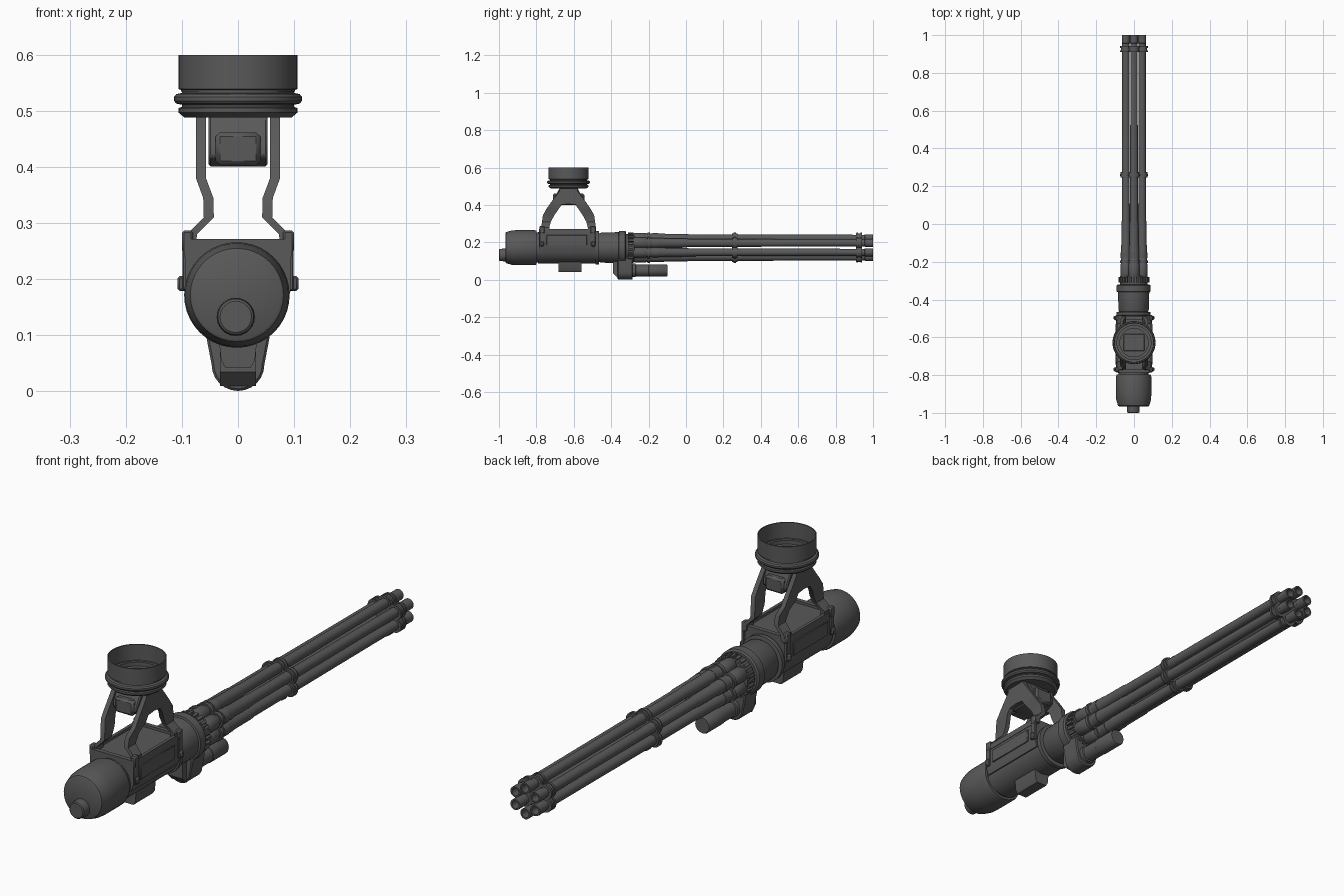
import bpy, bmesh
from math import sin, cos, pi, sqrt, radians
from mathutils import Vector, Matrix

if "Cube" in bpy.data.objects:
    bpy.data.objects.remove(bpy.data.objects["Cube"])

metal = bpy.data.materials.new("dark gunmetal")
metal.use_nodes = True
metal.diffuse_color = (0.1, 0.1, 0.1, 1)
metal.node_tree.nodes["Principled BSDF"].inputs["Base Color"].default_value = (0.1, 0.1, 0.1, 1)

AXIS_Z = 0.172      # height of the gun axis
MOUNT_Y = -0.628    # centre of the overhead mount
RING = 0.05         # barrel circle radius


def finish(name, bm, bevel=0):
    bmesh.ops.recalc_face_normals(bm, faces=bm.faces)
    mesh = bpy.data.meshes.new(name)
    bm.to_mesh(mesh)
    bm.free()
    mesh.materials.append(metal)
    ob = bpy.data.objects.new(name, mesh)
    bpy.context.collection.objects.link(ob)
    if bevel:
        mod = ob.modifiers.new("bevel", "BEVEL")
        mod.width = bevel
        mod.segments = 1
    bpy.ops.object.select_all(action="DESELECT")
    ob.select_set(True)
    bpy.context.view_layer.objects.active = ob
    bpy.ops.object.shade_smooth_by_angle(angle=radians(35))
    return ob


def lathe(name, profile, centre, axis="Y", sides=40):
    """Turn (position, radius) pairs about an axis; centre is the other two coordinates."""
    bm = bmesh.new()
    rings = []
    for t, r in profile:
        ring = []
        for i in range(sides):
            a = 2 * pi * i / sides
            u, v = centre[0] + r * cos(a), centre[1] + r * sin(a)
            ring.append(bm.verts.new((u, t, v) if axis == "Y" else (u, v, t)))
        rings.append(ring)
    for a, b in zip(rings, rings[1:]):
        for i in range(sides):
            j = (i + 1) % sides
            bm.faces.new((a[i], a[j], b[j], b[i]))
    bm.faces.new(rings[0])
    bm.faces.new(rings[-1])
    return finish(name, bm)


def prism(name, outline, start, end, axis, bevel=0):
    """Extrude an outline along X (y, z points) or Y (x, z points)."""
    bm = bmesh.new()
    verts = [bm.verts.new((start, u, v) if axis == "X" else (u, start, v)) for u, v in outline]
    face = bm.faces.new(verts)
    new = bmesh.ops.extrude_face_region(bm, geom=[face])["geom"]
    move = Vector((end - start, 0, 0) if axis == "X" else (0, end - start, 0))
    bmesh.ops.translate(bm, vec=move, verts=[g for g in new if isinstance(g, bmesh.types.BMVert)])
    return finish(name, bm, bevel)


def box(name, low, high, bevel=0):
    bm = bmesh.new()
    low, high = Vector(low), Vector(high)
    bmesh.ops.create_cube(bm, size=1)
    bmesh.ops.scale(bm, vec=high - low, verts=bm.verts)
    bmesh.ops.translate(bm, vec=(low + high) / 2, verts=bm.verts)
    return finish(name, bm, bevel)


def mirrored(points):
    return points + [(-u, v) for u, v in reversed(points)]


AXIS = (-0.002, AXIS_Z)

# Motor housing and rear stub
lathe("motor_housing", [(-0.965, 0.078), (-0.962, 0.083), (-0.93, 0.092), (-0.90, 0.094),
                        (-0.81, 0.094), (-0.798, 0.09), (-0.798, 0.08), (-0.785, 0.08)], AXIS)
lathe("rear_stub", [(-1, 0.028), (-0.997, 0.032), (-0.975, 0.034), (-0.95, 0.034)],
      (-0.004, 0.133), sides=24)

# Receiver: round body under a square top
lathe("receiver_body", [(-0.79, 0.084), (-0.485, 0.084)], AXIS)
prism("receiver_cover", mirrored([(0.084, 0.15), (0.094, 0.18), (0.094, 0.262)]),
      -0.785, -0.49, "Y")
for name, y in (("rear", -0.785), ("front", -0.507)):
    box(name + "_top_rail", (-0.095, y, 0.24), (0.095, y + 0.017, 0.272))
for s, side in ((1, "left"), (-1, "right")):
    box(side + "_side_rail", sorted((0.084 * s, 0.096 * s))[:1] + [-0.785, 0.25],
        sorted((0.084 * s, 0.096 * s))[1:] + [-0.49, 0.272])
    box(side + "_side_panel", (0.094 * s - 0.004, -0.745, 0.185), (0.094 * s + 0.004, -0.53, 0.24), 0.002)
    for end, y in (("rear", -0.77), ("front", -0.497)):
        tag = side + "_" + end
        box(tag + "_strap", (0.093 * s - 0.006, y - 0.012, 0.18), (0.093 * s + 0.006, y + 0.012, 0.27), 0.002)
        box(tag + "_upper_lug", (0.09 * s - 0.01, y - 0.014, 0.248), (0.09 * s + 0.01, y + 0.014, 0.287), 0.004)
        box(tag + "_lower_lug", (0.098 * s - 0.01, y - 0.01, 0.179), (0.098 * s + 0.01, y + 0.01, 0.206), 0.004)
prism("ejector_block", mirrored([(0.022, 0.042), (0.03, 0.055), (0.036, 0.11)]), -0.682, -0.56, "Y")

# Rotor collar with a toothed ring
lathe("rotor_collar", [(-0.50, 0.07), (-0.485, 0.07), (-0.483, 0.09), (-0.466, 0.09), (-0.464, 0.076),
                       (-0.455, 0.08), (-0.36, 0.083), (-0.358, 0.09), (-0.325, 0.09), (-0.32, 0.083),
                       (-0.32, 0.073), (-0.275, 0.073)], AXIS)
bm = bmesh.new()
for i in range(24):
    turn = Matrix.Rotation(2 * pi * i / 24, 4, "Y")
    bmesh.ops.create_cube(bm, size=1, matrix=Matrix.Translation((0, -0.296, AXIS_Z)) @ turn
                          @ Matrix.Translation((0.075, 0, 0)) @ Matrix.Diagonal((0.014, 0.03, 0.011, 1)))
finish("rotor_teeth", bm)
lathe("rotor_spindle", [(-0.29, 0.03), (-0.1, 0.03), (-0.08, 0.02), (-0.02, 0.02)], (0, AXIS_Z), sides=20)

# Six barrels with bored muzzles
for i in range(6):
    a = radians(30 + 60 * i)
    lathe(f"barrel_{i + 1}", [(-0.28, 0.026), (-0.272, 0.029), (-0.215, 0.029), (-0.21, 0.026),
                              (-0.12, 0.026), (-0.11, 0.024), (0, 0.0235), (0.02, 0.021),
                              (0.90, 0.019), (0.955, 0.019), (0.957, 0.021), (1, 0.021),
                              (1, 0.015), (0.95, 0.014)],
          (RING * cos(a), AXIS_Z + RING * sin(a)), sides=20)


# Scalloped barrel clamps
def clamp(name, y, width, lobe):
    outline = []
    for i in range(72):
        a = 2 * pi * i / 72
        d = a % (pi / 3) - pi / 6
        r = RING * cos(d) + sqrt(lobe ** 2 - (RING * sin(d)) ** 2)
        outline.append((r * cos(a), AXIS_Z + r * sin(a)))
    prism(name, outline, y - width / 2, y + width / 2, "Y")


clamp("rear_clamp", -0.2, 0.014, 0.032)
clamp("rear_clamp_band", -0.165, 0.03, 0.0275)
clamp("middle_clamp", 0.26, 0.012, 0.032)
clamp("middle_clamp_band", 0.26, 0.03, 0.027)
clamp("muzzle_clamp_rear", 0.915, 0.009, 0.03)
clamp("muzzle_clamp_band", 0.925, 0.03, 0.026)
clamp("muzzle_clamp_front", 0.937, 0.009, 0.03)

# Tube under the rotor on a rounded bracket
arc = [(0.047 * cos(radians(t)), 0.048 - 0.047 * sin(radians(t))) for t in range(90, -1, -15)]
bracket = mirrored(arc[1:] + [(0.056, 0.095), (0.056, 0.12)])
prism("tube_bracket", bracket + [arc[0]], -0.365, -0.285, "Y", 0.004)
prism("bracket_rear", [(-0.39, 0.115), (-0.39, 0.035), (-0.365, 0.01), (-0.36, 0.115)], -0.032, 0.032, "X")
lathe("lower_tube", [(-0.30, 0.036), (-0.27, 0.036), (-0.268, 0.031), (-0.2, 0.031), (-0.198, 0.033),
                     (-0.105, 0.033), (-0.1, 0.03)], (0, 0.05), sides=28)

# Four cranked mount legs: rows of height, outer reach, inner reach, side offset
LEG = [(0.495, 0.045, 0, 0.066), (0.475, 0.048, 0, 0.066), (0.406, 0.1, 0, 0.066),
       (0.402, 0.102, 0.036, 0.066), (0.38, 0.118, 0.052, 0.066), (0.345, 0.137, 0.076, 0.053),
       (0.31, 0.142, 0.095, 0.052), (0.28, 0.146, 0.103, 0.082), (0.255, 0.146, 0.103, 0.085)]
for sx, side in ((1, "left"), (-1, "right")):
    for sy, end in ((1, "front"), (-1, "rear")):
        bm = bmesh.new()
        rows = [[bm.verts.new((sx * (x + dx), MOUNT_Y + sy * y, z))
                 for dx, y in ((-0.009, inner), (0.009, inner), (0.009, outer), (-0.009, outer))]
                for z, outer, inner, x in LEG]
        for a, b in zip(rows, rows[1:]):
            for i in range(4):
                bm.faces.new((a[i], a[i - 1], b[i - 1], b[i]))
        bm.faces.new(rows[0])
        bm.faces.new(rows[-1])
        finish(f"{side}_{end}_mount_leg", bm)

# Pivot block between the legs
block = [(MOUNT_Y + u, v) for u, v in mirrored([(0.04, 0.401), (0.075, 0.418), (0.075, 0.44), (0.045, 0.495)])]
prism("pivot_block", block, -0.053, 0.053, "X", 0.004)
box("pivot_housing", (-0.04, MOUNT_Y - 0.084, 0.403), (0.04, MOUNT_Y + 0.084, 0.462), 0.008)

# Open mounting cup
lathe("mount_cup", [(0.488, 0.095), (0.497, 0.106), (0.505, 0.106), (0.507, 0.1), (0.511, 0.1),
                    (0.513, 0.11), (0.518, 0.114), (0.525, 0.114), (0.53, 0.11), (0.532, 0.1),
                    (0.537, 0.1), (0.539, 0.106), (0.6, 0.106), (0.6, 0.102), (0.535, 0.102),
                    (0.535, 0.09), (0.52, 0.09), (0.52, 0.075), (0.51, 0.075)],
      (0, MOUNT_Y), axis="Z", sides=48)
box("cup_floor_plate", (-0.055, MOUNT_Y - 0.045, 0.5), (0.055, MOUNT_Y + 0.045, 0.518), 0.003)
